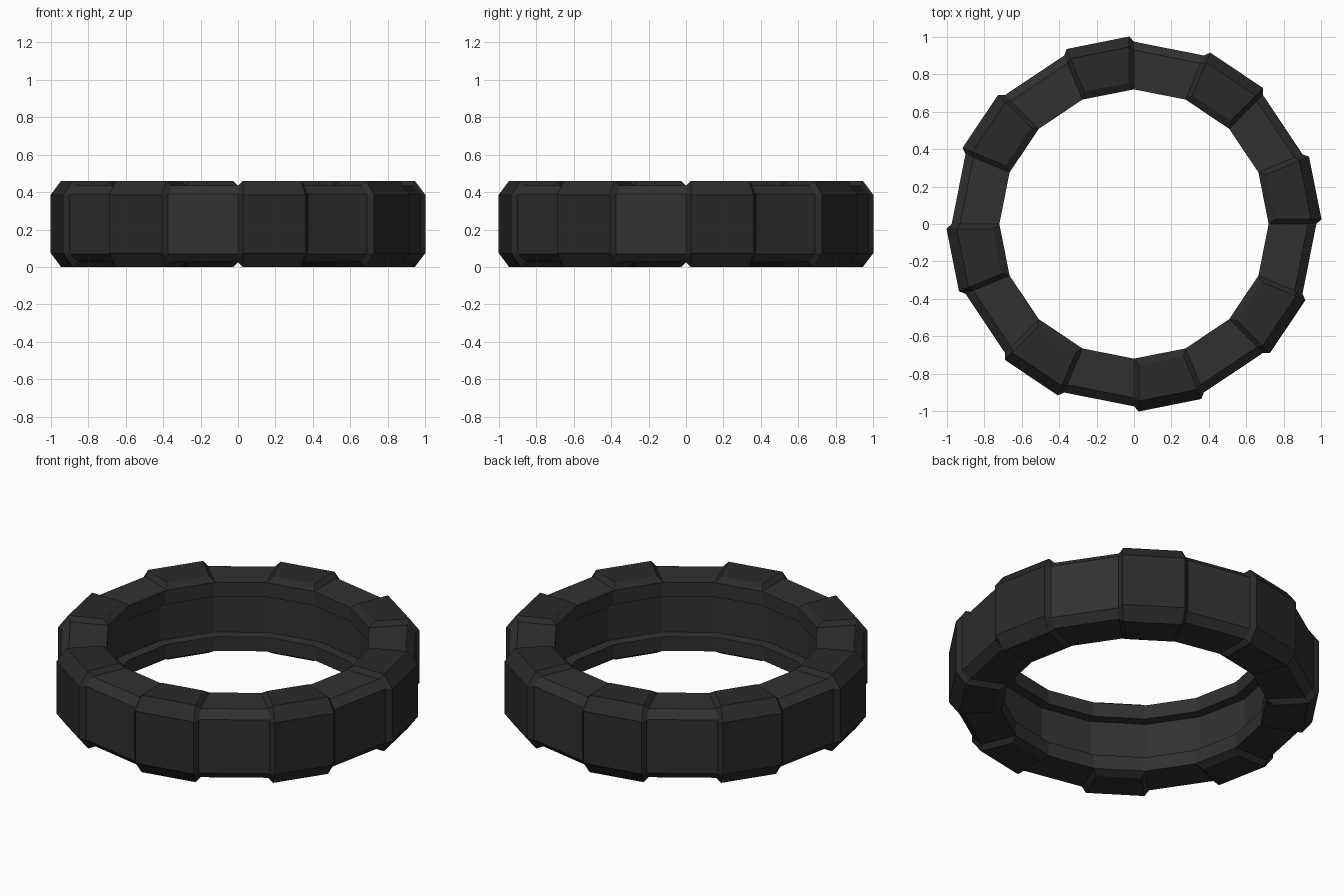
import bpy
import math

if "Cube" in bpy.data.objects:
    bpy.data.objects.remove(bpy.data.objects["Cube"])

SIDES = 16
STEP = 2 * math.pi / SIDES
HALF = STEP / 2
MID = 0.23  # mid height of the tyre


def make(name, verts, faces, shade):
    mesh = bpy.data.meshes.new(name)
    mesh.from_pydata(verts, [], faces)
    mesh.update()
    mat = bpy.data.materials.new(name + "_rubber")
    mat.diffuse_color = (shade, shade, shade, 1)
    mat.use_nodes = True
    mat.node_tree.nodes["Principled BSDF"].inputs["Base Color"].default_value = mat.diffuse_color
    mesh.materials.append(mat)
    obj = bpy.data.objects.new(name, mesh)
    bpy.context.collection.objects.link(obj)
    return obj


def mirrored(points):
    """Top half of a profile followed by its reflection in the mid height."""
    return points + [(r, 2 * MID - z) for r, z in reversed(points)]


# Base ring: 16-sided, chamfered outside, grooved between two lips inside
outer = [(0.72, 0.435), (0.93, 0.435), (0.975, 0.39)]
groove = [(0.78, 0.35), (0.72, 0.35)]
profile = groove + mirrored(outer) + [(r, 2 * MID - z) for r, z in reversed(groove)]
n = len(profile)
verts = [(r * math.cos(i * STEP), r * math.sin(i * STEP), z)
         for i in range(SIDES) for r, z in profile]
faces = []
for i in range(SIDES):
    a, b = i * n, (i + 1) % SIDES * n
    for j in range(n):
        k = (j + 1) % n
        faces.append((a + k, a + j, b + j, b + k))
make("tyre_ring", verts, faces, 0.03)

# Raised tread blocks: wrap every second segment, with sloping edges
foot = [(r * math.cos(HALF), r * math.sin(HALF), z) for r, z in mirrored(outer)]
crown = [(d, d * math.tan(HALF) - 0.026, z)
         for d, z in mirrored([(0.745, 0.46), (0.933, 0.46), (0.988, 0.385)])]
verts, faces = [], []
m = len(foot)
for i in range(0, SIDES, 2):
    ang = i * STEP + HALF
    # block starts at 90 degrees and runs anticlockwise
    c, s = math.cos(ang), math.sin(ang)
    base = len(verts)
    rows = [(foot, -1), (crown, -1), (crown, 1), (foot, 1)]
    for pts, side in rows:
        for d, t, z in pts:
            t *= side
            verts.append((d * c - t * s, d * s + t * c, z))
    for row in range(3):
        a, b = base + row * m, base + (row + 1) * m
        for j in range(m - 1):
            faces.append((a + j + 1, b + j + 1, b + j, a + j))
    # sloping inner ends at the top and bottom lips
    faces.append((base, base + m, base + 2 * m, base + 3 * m))
    e = base + m - 1
    faces.append((e + 3 * m, e + 2 * m, e + m, e))
make("tread_blocks", verts, faces, 0.023)
